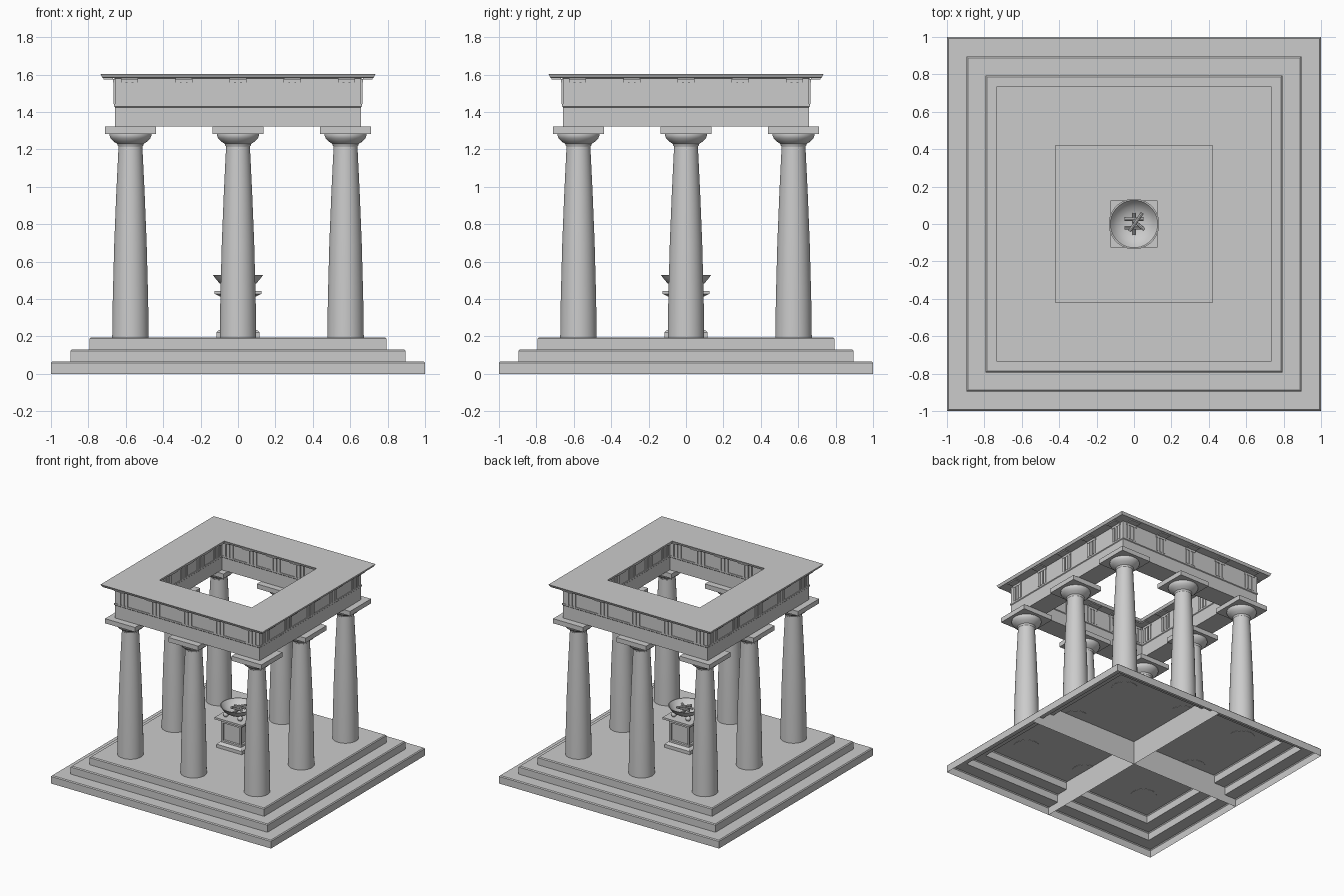
import bpy, bmesh
from math import pi, sin, cos, sqrt
from mathutils import Matrix, Vector

old = bpy.data.objects.get("Cube")
if old:
    bpy.data.objects.remove(old)

stone = bpy.data.materials.new("pale_grey_stone")
stone.use_nodes = True
stone.diffuse_color = (0.6, 0.6, 0.6, 1)
stone.node_tree.nodes["Principled BSDF"].inputs["Base Color"].default_value = (0.6, 0.6, 0.6, 1)


def finish(name, bm, smooth=False, recalc=True):
    if recalc:
        bmesh.ops.recalc_face_normals(bm, faces=bm.faces)
    me = bpy.data.meshes.new(name)
    bm.to_mesh(me)
    bm.free()
    me.materials.append(stone)
    ob = bpy.data.objects.new(name, me)
    bpy.context.collection.objects.link(ob)
    if smooth:
        bpy.ops.object.select_all(action="DESELECT")
        ob.select_set(True)
        bpy.context.view_layer.objects.active = ob
        bpy.ops.object.shade_smooth_by_angle(angle=pi / 5)
    return ob


def turned(bm, profile, sides=4, at=(0, 0), bottom=True, top=True, loop=False):
    """Turn a (half width, height) profile; four sides gives square blocks."""
    k = sqrt(2) if sides == 4 else 1
    rings = []
    for r, z in profile:
        angles = [2 * pi * (i + 0.5) / sides for i in range(sides)]
        rings.append([bm.verts.new((at[0] + k * r * cos(a), at[1] + k * r * sin(a), z)) for a in angles])
    pairs = list(zip(rings, rings[1:])) + ([(rings[-1], rings[0])] if loop else [])
    for lo, hi in pairs:
        for i in range(sides):
            j = (i + 1) % sides
            bm.faces.new((lo[i], lo[j], hi[j], hi[i]))
    if bottom and not loop:
        bm.faces.new(rings[0][::-1])
    if top and not loop:
        bm.faces.new(rings[-1])


def box(bm, centre, size, turn=Matrix()):
    m = turn @ Matrix.Translation(centre) @ Matrix.Diagonal((*size, 1))
    bmesh.ops.create_cube(bm, size=1, matrix=m)


# Stepped platform, open underneath, with softened upper edges
STEP = 0.065
steps = []
for n, half in enumerate((1.0, 0.895, 0.793)):
    z = n * STEP
    steps += [(half, z), (half, z + STEP - 0.007), (half - 0.007, z + STEP)]
FLOOR = 3 * STEP
bm = bmesh.new()
turned(bm, steps, bottom=False)
finish("stepped_platform", bm)

# Thin crossing walls under the platform
for name, angle in (("under_wall_across", 0), ("under_wall_along", pi / 2)):
    bm = bmesh.new()
    outline = [(x, z) for x, z in steps] + [(-x, z) for x, z in reversed(steps)]
    bm.faces.new([bm.verts.new((x, 0, z - 0.001 if z else 0)) for x, z in outline])
    bmesh.ops.rotate(bm, verts=bm.verts, cent=(0, 0, 0), matrix=Matrix.Rotation(angle, 3, "Z"))
    finish(name, bm)

# Eight tapered columns with cushion capitals and square top slabs
SPACING = 0.575
shaft = [(0.098, FLOOR - 0.002), (0.095, 0.40), (0.087, 0.70), (0.076, 0.97), (0.064, 1.215)]
cushion = [(0.064, 1.215), (0.069, 1.222), (0.069, 1.228), (0.092, 1.243), (0.107, 1.26),
           (0.113, 1.275), (0.111, 1.285)]
slab = [(0.136, 1.283), (0.136, 1.321)]
spots = [(x, y) for x in (-1, 0, 1) for y in (-1, 0, 1) if x or y]
for n, (x, y) in enumerate(spots, 1):
    at = (x * SPACING, y * SPACING)
    bm = bmesh.new()
    turned(bm, shaft, 32, at)
    finish(f"column_shaft_{n}", bm, True)
    bm = bmesh.new()
    turned(bm, cushion, 32, at)
    finish(f"column_capital_{n}", bm, True)
    bm = bmesh.new()
    turned(bm, slab, 4, at)
    finish(f"capital_slab_{n}", bm)

# Square ring beam: lower beam, frieze band and projecting cornice
BEAM, LIP = 0.083, 0.005
section = [(-BEAM, 1.321), (BEAM, 1.321), (BEAM, 1.425), (BEAM + LIP, 1.43), (BEAM + LIP, 1.442),
           (BEAM, 1.442), (BEAM, 1.58), (0.15, 1.583), (0.16, 1.604)]
section += [(-0.155, 1.604), (-0.147, 1.583), (-BEAM, 1.58), (-BEAM, 1.442), (-BEAM - LIP, 1.442),
            (-BEAM - LIP, 1.43), (-BEAM, 1.425)]
bm = bmesh.new()
turned(bm, [(SPACING + d, z) for d, z in section], loop=True)
finish("ring_beam_and_cornice", bm)

# Grooved blocks on both faces of the frieze, with small plates under the cornice
bars, plates = bmesh.new(), bmesh.new()
for quarter in range(4):
    turn = Matrix.Rotation(quarter * pi / 2, 4, "Z")
    for side, spread in ((1, 0.29), (-1, 0.215)):
        wall = SPACING + side * BEAM
        for block in range(-2, 3):
            for bar in (-1, 0, 1):
                x = block * spread + bar * 0.032
                box(bars, (x, -wall, 1.507), (0.022, 0.014, 0.13), turn)
            box(bars, (block * spread, -wall, 1.567), (0.092, 0.018, 0.018), turn)
            box(plates, (block * spread, -wall - side * 0.035, 1.58), (0.09, 0.05, 0.012), turn)
finish("frieze_blocks", bars)
finish("cornice_plates", plates)

# Altar: moulded foot, panelled body and moulded table
bm = bmesh.new()
turned(bm, [(0.115, FLOOR), (0.115, 0.222), (0.104, 0.232), (0.09, 0.238)])
finish("altar_foot", bm)
bm = bmesh.new()
turned(bm, [(0.09, 0.238), (0.09, 0.412)])
sides = [f for f in bm.faces if abs(f.normal.z) < 0.5]
bm.normal_update()
sides = [f for f in bm.faces if abs(f.normal.z) < 0.5]
bmesh.ops.inset_individual(bm, faces=sides, thickness=0.022, depth=0)
bmesh.ops.inset_individual(bm, faces=sides, thickness=0.004, depth=-0.012)
finish("altar_body", bm)
bm = bmesh.new()
turned(bm, [(0.09, 0.41), (0.104, 0.418), (0.125, 0.427), (0.125, 0.443)])
finish("altar_table", bm)

# Small round feet under the bowl
bm = bmesh.new()
for x in (-0.065, 0.065):
    for y in (-0.065, 0.065):
        bmesh.ops.create_uvsphere(bm, u_segments=12, v_segments=8, radius=0.02,
                                  matrix=Matrix.Translation((x, y, 0.46)))
finish("bowl_feet", bm, True)

# Shallow fire bowl
bm = bmesh.new()
turned(bm, [(0.03, 0.456), (0.07, 0.465), (0.1, 0.485), (0.12, 0.508), (0.135, 0.528), (0.127, 0.528),
            (0.112, 0.508), (0.092, 0.49), (0.065, 0.476), (0.03, 0.468)], 32)
finish("fire_bowl", bm, True)

# Crossed logs in the bowl
logs = [(0, 0, 0.49, 90, 0.12), (0, 0.025, 0.505, 0, 0.1), (0, -0.02, 0.505, 0, 0.1),
        (0.01, 0.01, 0.52, 55, 0.12), (0.025, -0.005, 0.515, -40, 0.08)]
for n, (x, y, z, degrees, length) in enumerate(logs, 1):
    bm = bmesh.new()
    place = (Matrix.Translation((x, y, z)) @ Matrix.Rotation(degrees * pi / 180, 4, "Z")
             @ Matrix.Rotation(pi / 2, 4, "Y"))
    bmesh.ops.create_cone(bm, cap_ends=True, segments=8, radius1=0.009, radius2=0.009,
                          depth=length, matrix=place)
    finish(f"log_{n}", bm)
